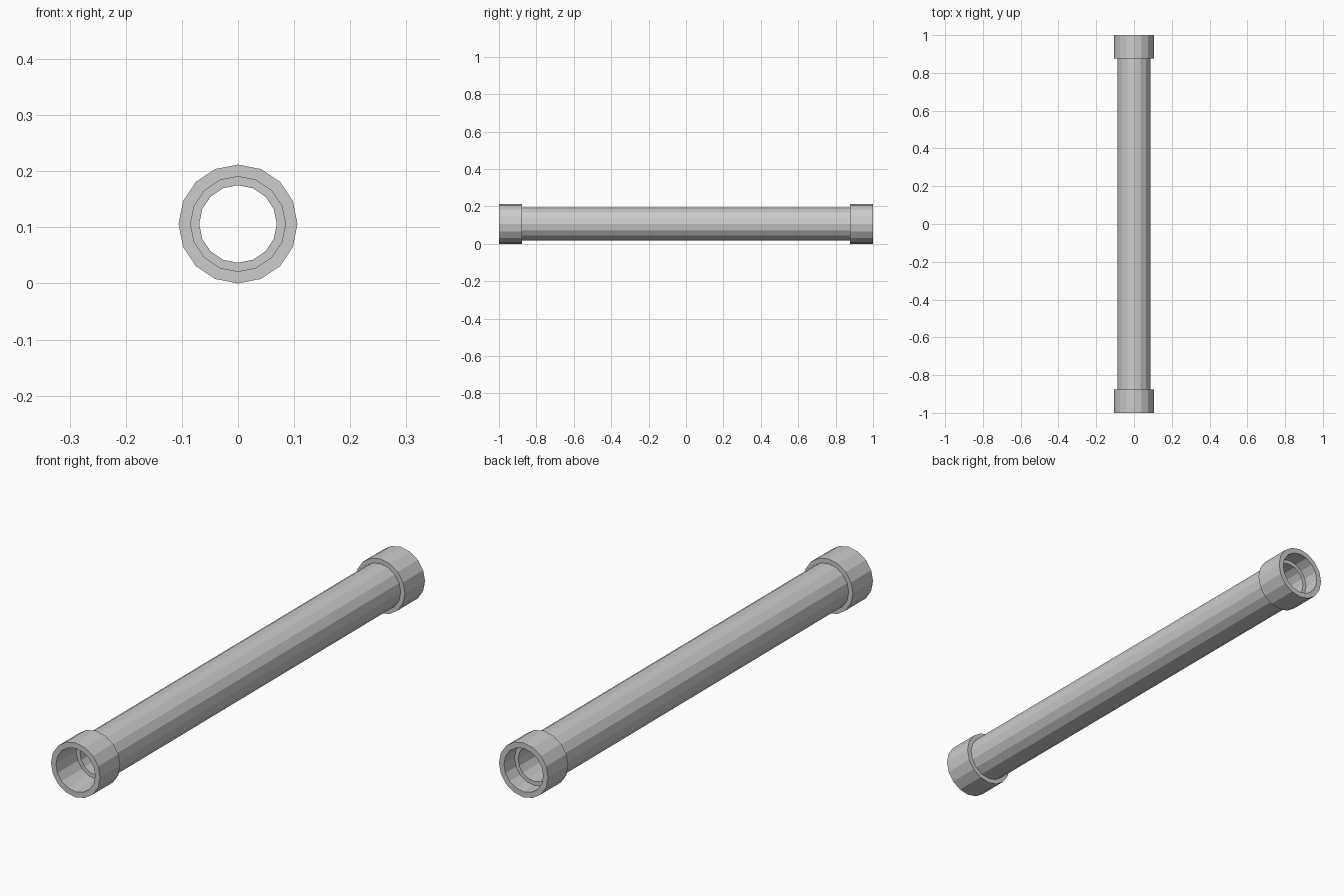
import bpy, bmesh, math

if "Cube" in bpy.data.objects:
    bpy.data.objects.remove(bpy.data.objects["Cube"])

SIDES = 16
R_COLLAR = 0.106   # outer radius of end collars, also the axis height
R_PIPE = 0.088     # outer radius of the pipe
R_SOCKET = 0.0845  # inner radius of the collar sockets
R_BORE = 0.069     # inner radius of the pipe
COLLAR = 0.876     # y where the collars begin


def lathe_y(name, profile):
    """Spin a closed (radius, y) profile around the y axis."""
    bm = bmesh.new()
    rings = []
    for i in range(SIDES):
        a = 2 * math.pi * i / SIDES
        rings.append([bm.verts.new((r * math.sin(a), y, R_COLLAR + r * math.cos(a)))
                      for r, y in profile])
    n = len(profile)
    for i in range(SIDES):
        p, q = rings[i], rings[(i + 1) % SIDES]
        for j in range(n):
            k = (j + 1) % n
            bm.faces.new((p[j], p[k], q[k], q[j]))
    bmesh.ops.recalc_face_normals(bm, faces=bm.faces)
    mesh = bpy.data.meshes.new(name)
    bm.to_mesh(mesh)
    bm.free()
    obj = bpy.data.objects.new(name, mesh)
    bpy.context.collection.objects.link(obj)
    return obj


# Hollow pipe: outside from front to back, then the inside back to front
lathe_y("socketed_pipe", [
    (R_COLLAR, -1.0), (R_COLLAR, -COLLAR),    # front collar
    (R_PIPE, -COLLAR), (R_PIPE, COLLAR),      # pipe body
    (R_COLLAR, COLLAR), (R_COLLAR, 1.0),      # back collar
    (R_SOCKET, 1.0), (R_SOCKET, 0.935),       # shallow back socket
    (R_BORE, 0.935), (R_BORE, -0.874),        # bore
    (R_SOCKET, -0.874), (R_SOCKET, -1.0),     # deep front socket
])
